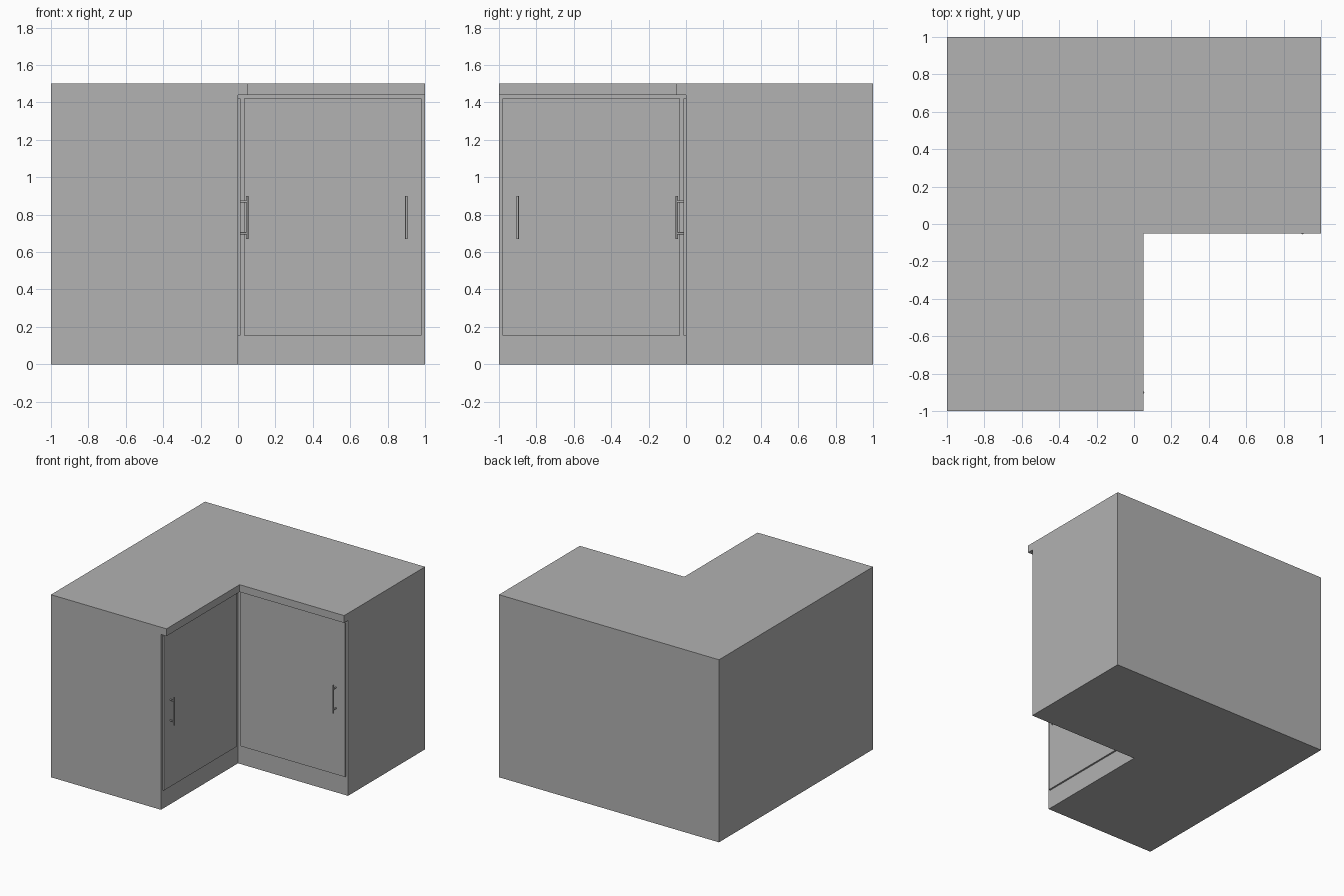
import bpy
import bmesh
import math
from mathutils import Vector

cube = bpy.data.objects.get("Cube")
if cube:
    bpy.data.objects.remove(cube, do_unlink=True)

grey = bpy.data.materials.new("plain grey")
grey.use_nodes = True
COLOUR = (0.445, 0.445, 0.445, 1)
grey.diffuse_color = COLOUR
grey.node_tree.nodes["Principled BSDF"].inputs["Base Color"].default_value = COLOUR

HEIGHT, LIP_BOTTOM, OVERHANG = 1.5, 1.44, 0.05
DOOR_THICKNESS, BAR_RADIUS, BAR_OUT = 0.014, 0.006, 0.049


def finish(name, bm):
    bmesh.ops.recalc_face_normals(bm, faces=bm.faces)
    mesh = bpy.data.meshes.new(name)
    bm.to_mesh(mesh)
    bm.free()
    mesh.materials.append(grey)
    obj = bpy.data.objects.new(name, mesh)
    bpy.context.collection.objects.link(obj)
    return obj


def extrude_up(bm, face, height):
    result = bmesh.ops.extrude_face_region(bm, geom=[face])["geom"]
    verts = [v for v in result if isinstance(v, bmesh.types.BMVert)]
    bmesh.ops.translate(bm, verts=verts, vec=(0, 0, height))
    return next(f for f in result if isinstance(f, bmesh.types.BMFace))


# L-shaped carcass with an overhanging lip along the inner sides
bm = bmesh.new()
outline = [(-1, -1), (0, -1), (0, 0), (1, 0), (1, 1), (-1, 1)]
base = bm.faces.new([bm.verts.new((x, y, 0)) for x, y in outline])
top = extrude_up(bm, base, LIP_BOTTOM)
if not any(all(v.co.z == 0 for v in f.verts) for f in bm.faces):
    bm.faces.new([v for v in bm.verts if v.co.z == 0])
extrude_up(bm, top, HEIGHT - LIP_BOTTOM)
bm.normal_update()
inner = []
for f in bm.faces:
    c = f.calc_center_median()
    on_inner = all(abs(v.co.x) < 0.001 for v in f.verts) or all(abs(v.co.y) < 0.001 for v in f.verts)
    if on_inner and c.z > LIP_BOTTOM:
        inner.append(f)
lip = bmesh.ops.extrude_face_region(bm, geom=inner)["geom"]
for v in [g for g in lip if isinstance(g, bmesh.types.BMVert)]:
    x, y = v.co.x, v.co.y
    if abs(x) < 0.001:
        v.co.x += OVERHANG
    if abs(y) < 0.001:
        v.co.y -= OVERHANG
bmesh.ops.delete(bm, geom=[f for f in inner if f.is_valid], context='FACES')
bmesh.ops.dissolve_limit(bm, angle_limit=0.01, verts=bm.verts, edges=bm.edges)
finish("cabinet_body", bm)


def add_box(name, a, b):
    bm = bmesh.new()
    bmesh.ops.create_cube(bm, size=1)
    for v in bm.verts:
        v.co = (a + b) / 2 + v.co * (b - a)
    return finish(name, bm)


def add_rod(name, a, b):
    bm = bmesh.new()
    bmesh.ops.create_cone(bm, cap_ends=True, segments=16, radius1=BAR_RADIUS,
                          radius2=BAR_RADIUS, depth=(b - a).length)
    bm.transform((b - a).to_track_quat('Z', 'Y').to_matrix().to_4x4())
    bmesh.ops.translate(bm, verts=bm.verts, vec=(a + b) / 2)
    obj = finish(name, bm)
    bpy.ops.object.select_all(action='DESELECT')
    obj.select_set(True)
    bpy.context.view_layer.objects.active = obj
    bpy.ops.object.shade_smooth_by_angle(angle=math.radians(40))


# Matching doors on the two inner sides: (along, outward, height) -> position
sides = {
    "left": lambda a, o, z: Vector((a, -o, z)),
    "right": lambda a, o, z: Vector((o, -a, z)),
}
for side, at in sides.items():
    p, q = at(0.032, -0.002, 0.155), at(0.982, DOOR_THICKNESS, 1.42)
    low = Vector(map(min, p, q))
    high = Vector(map(max, p, q))
    add_box(side + "_door", low, high)
    # Bar handle on two posts
    add_rod(side + "_handle_bar", at(0.9, BAR_OUT, 0.67), at(0.9, BAR_OUT, 0.9))
    for label, z in (("lower", 0.7), ("upper", 0.87)):
        add_rod(f"{side}_{label}_handle_post", at(0.9, 0.01, z), at(0.9, BAR_OUT, z))
